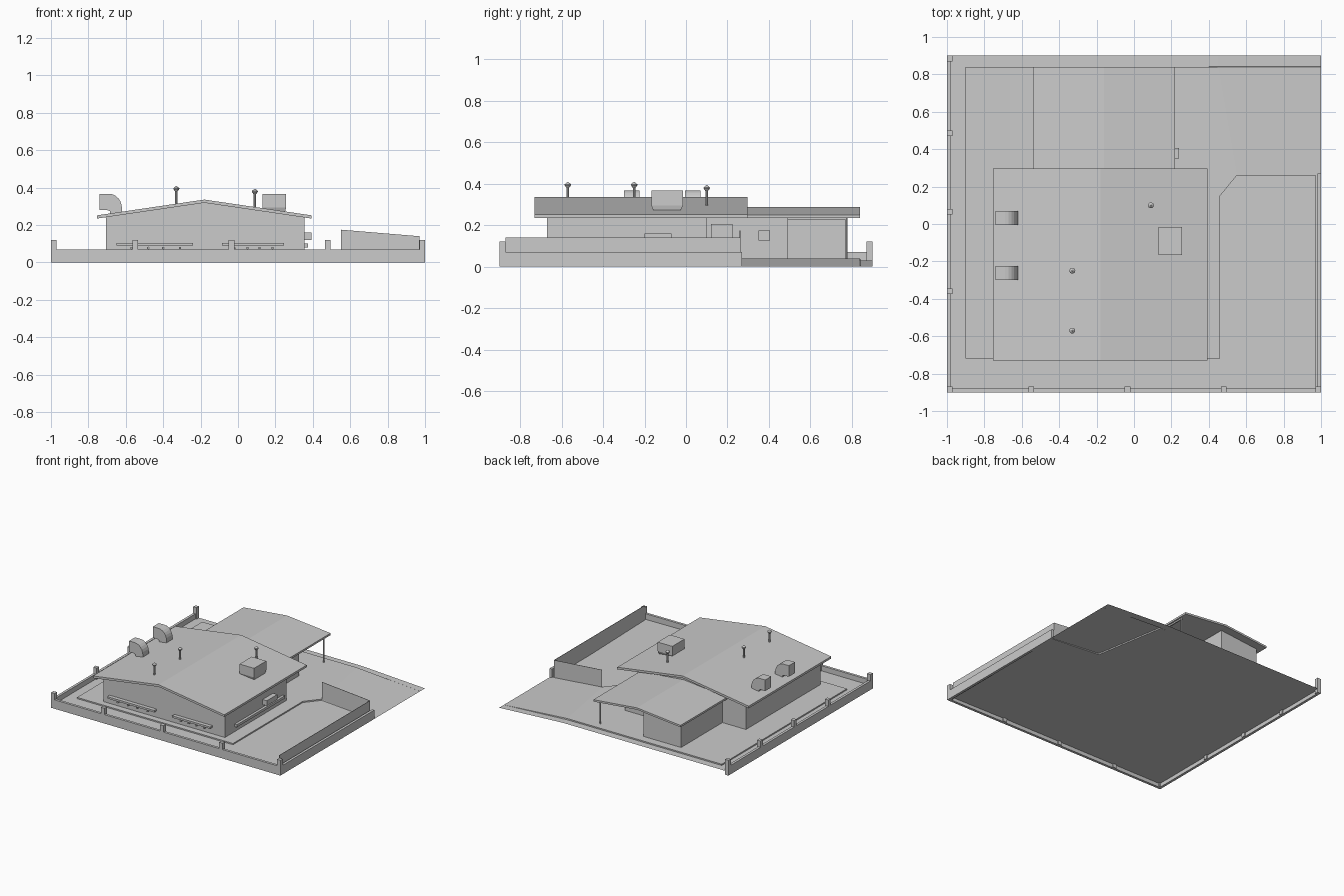
import bpy, bmesh, math

if "Cube" in bpy.data.objects:
    bpy.data.objects.remove(bpy.data.objects["Cube"])

mat = bpy.data.materials.new("plain_grey")
mat.diffuse_color = (0.6, 0.6, 0.6, 1)
mat.use_nodes = True
mat.node_tree.nodes["Principled BSDF"].inputs["Base Color"].default_value = mat.diffuse_color


def make(name, bm):
    bmesh.ops.recalc_face_normals(bm, faces=bm.faces)
    me = bpy.data.meshes.new(name)
    bm.to_mesh(me)
    bm.free()
    me.materials.append(mat)
    ob = bpy.data.objects.new(name, me)
    bpy.context.collection.objects.link(ob)
    return ob


def loft(name, rings):
    """Skin a list of equal-length rings of 3D points and cap both ends."""
    bm = bmesh.new()
    rings = [[bm.verts.new(p) for p in r] for r in rings]
    n = len(rings[0])
    for a, b in zip(rings, rings[1:]):
        for i in range(n):
            bm.faces.new((a[i], a[(i + 1) % n], b[(i + 1) % n], b[i]))
    bm.faces.new(rings[0])
    bm.faces.new(rings[-1])
    return make(name, bm)


def prism_y(name, xz, y0, y1):
    return loft(name, [[(x, y, z) for x, z in xz] for y in (y0, y1)])


def prism_z(name, xy, z0, z1):
    return loft(name, [[(x, y, z) for x, y in xy] for z in (z0, z1)])


def rect(x0, x1, y0, y1):
    return [(x0, y0), (x1, y0), (x1, y1), (x0, y1)]


def box(name, x0, x1, y0, y1, z0, z1):
    return prism_z(name, rect(x0, x1, y0, y1), z0, z1)


def lathe(name, x, y, rz, n=10):
    """Turned part from (radius, z) pairs."""
    ang = [2 * math.pi * i / n for i in range(n)]
    return loft(name, [[(x + r * math.cos(a), y + r * math.sin(a), z) for a in ang] for r, z in rz])


# Ground: one thin open sheet, flat on the left, falling away to the right edge
GROUND = 0.03
bm = bmesh.new()
# each station: y, crest x, crest height, right edge height
rows = [[bm.verts.new(p) for p in ((-1, y, GROUND), (0.4, y, GROUND), (xc, y, zc), (1, y, zr))]
        for y, xc, zc, zr in ((-0.9, 0.47, 0.03, 0.025), (0.258, 0.55, 0.03, 0.0), (0.26, 0.55, 0.04, 0.0),
                              (0.84, 0.45, 0.04, 0.0), (0.841, 0.45, 0.03, 0.0), (0.9, 0.45, 0.03, 0.0))]
for a, b in zip(rows, rows[1:]):
    for i in range(3):
        bm.faces.new((a[i], a[i + 1], b[i + 1], b[i]))
bmesh.ops.remove_doubles(bm, verts=bm.verts, dist=0.0001)
make("ground_sheet", bm)
prism_z("paved_slab", [(-0.9, -0.72), (0.46, -0.72), (0.46, 0.15), (0.55, 0.26), (0.45, 0.84), (-0.9, 0.84)],
        GROUND, 0.04)

# Low boundary walls and their posts
box("front_low_wall", -1, 1, -0.9, -0.88, 0, 0.07)
box("left_low_wall", -1, -0.98, -0.9, 0.9, 0, 0.07)
box("right_low_wall", 0.98, 1, -0.9, 0.27, 0, 0.07)
for x in (-0.985, -0.55, -0.035, 0.48, 0.985):
    box("front_post", x - 0.015, x + 0.015, -0.9, -0.87, 0, 0.12)
for y in (-0.36, 0.065, 0.485, 0.885):
    box("left_post", -1, -0.97, y - 0.015, y + 0.015, 0, 0.12)

# Tall thin screen walls at the right of the yard
box("right_screen_wall", 0.967, 0.97, -0.87, 0.262, 0.01, 0.14)
prism_y("sloped_screen_wall", [(0.55, 0.03), (0.97, 0), (0.97, 0.14), (0.55, 0.175)], 0.259, 0.262)


# Gabled roofs and walls that rise to the roof underside
def main_under(x):
    return 0.319 - 0.147 * abs(x + 0.18)


def rear_under(x):
    return 0.272 - 0.098 * abs(x + 0.16)


def gable_walls(name, x0, x1, y0, y1, under, ridge):
    pts = [(x0, GROUND), (x1, GROUND), (x1, under(x1))]
    if x0 < ridge < x1:
        pts.append((ridge, under(ridge)))
    pts.append((x0, under(x0)))
    prism_y(name, pts, y0, y1)


def roof(name, x0, x1, y0, y1, under, ridge, t):
    xs = [x0, ridge, x1]
    prism_y(name, [(x, under(x)) for x in xs] + [(x, under(x) + t) for x in reversed(xs)], y0, y1)


gable_walls("main_walls", -0.705, 0.355, -0.67, 0.10, main_under, -0.18)
gable_walls("main_rear_walls", -0.705, 0.19, 0.10, 0.26, main_under, -0.18)
gable_walls("rear_wing_walls", -0.50, 0.19, 0.26, 0.49, rear_under, -0.16)
gable_walls("rear_room_walls", -0.50, -0.17, 0.49, 0.775, rear_under, -0.16)
roof("main_roof", -0.755, 0.392, -0.73, 0.297, main_under, -0.18, 0.017)
roof("rear_roof", -0.54, 0.22, 0.26, 0.84, rear_under, -0.16, 0.015)
lathe("porch_post", 0.205, 0.775, [(0.005, GROUND), (0.005, 0.24)], 8)
box("porch_beam", 0.197, 0.207, 0.49, 0.775, 0.225, 0.237)

# Front and side shelves with round pegs below
for x0, x1, pegs in ((-0.65, -0.24, (-0.57, -0.48, -0.4, -0.31)), (-0.085, 0.245, (-0.02, 0.05, 0.115, 0.185))):
    box("front_shelf", x0, x1, -0.70, -0.66, 0.09, 0.105)
    for x in pegs:
        ring = [(x + 0.007 * math.cos(a), 0.077 + 0.007 * math.sin(a))
                for a in [math.pi * i / 4 for i in range(8)]]
        prism_y("round_peg", ring, -0.69, -0.66)
box("side_shelf", 0.35, 0.375, -0.55, 0.05, 0.08, 0.1)

# Wall mounted units
box("side_wall_unit", 0.35, 0.392, -0.20, -0.07, 0.12, 0.16)
box("recess_wall_unit", 0.18, 0.225, 0.12, 0.225, 0.14, 0.205)
box("rear_wall_unit", 0.18, 0.24, 0.35, 0.405, 0.125, 0.175)

# Curved roof vents opening to the left
hood = [(-0.68, 0.24), (-0.685, 0.274), (-0.70, 0.28), (-0.74, 0.28), (-0.74, 0.367)]
hood += [(-0.69 + 0.07 * math.sin(a), 0.287 + 0.08 * math.cos(a))
         for a in [math.radians(d) for d in range(0, 91, 15)]] + [(-0.62, 0.24)]
for y0, y1 in ((-0.30, -0.225), (-0.005, 0.07)):
    prism_y("roof_vent", hood, y0, y1)

# Roof cooler with tapered base
top = rect(0.13, 0.257, -0.167, -0.015)
low = rect(0.135, 0.25, -0.155, -0.03)
loft("roof_cooler", [[(x, y, z) for x, y in r] for r, z in ((low, 0.262), (top, 0.295), (top, 0.367))])

# Capped flue pipes
for x, y, z in ((-0.33, -0.25, 0.408), (-0.33, -0.57, 0.408), (0.09, 0.10, 0.393)):
    lathe("flue_pipe", x, y, [(0.007, 0.27), (0.007, z - 0.02)])
    lathe("flue_cap", x, y, [(0.007, z - 0.028), (0.016, z - 0.016), (0.016, z - 0.011), (0.003, z)])
